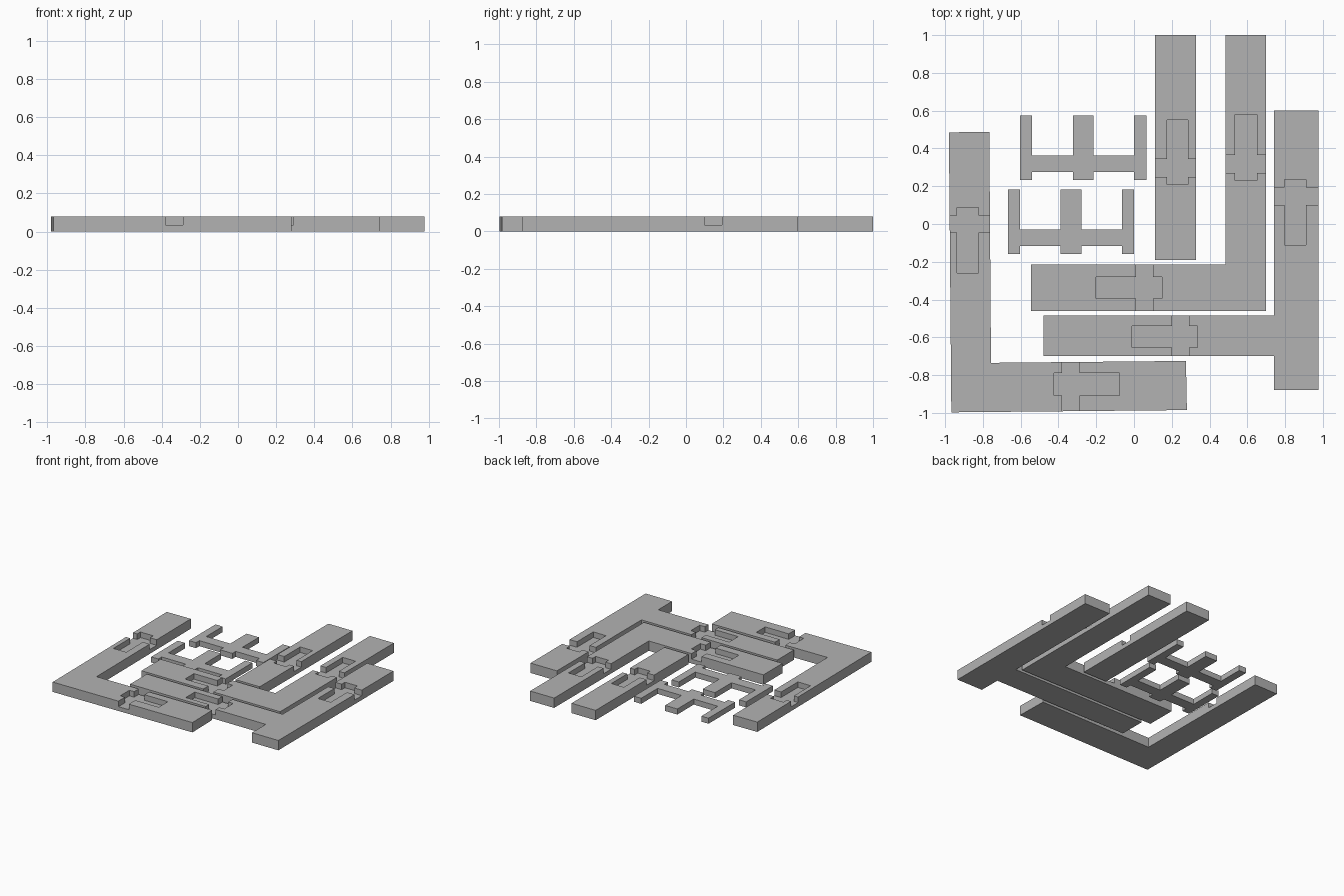
import bpy, bmesh

if "Cube" in bpy.data.objects:
    bpy.data.objects.remove(bpy.data.objects["Cube"])

H = 0.08        # board thickness
FLOOR = 0.035   # floor height of the recesses
CLIP_H = 0.045  # clip thickness

grey = bpy.data.materials.new("plain_grey")
grey.diffuse_color = (0.45, 0.45, 0.45, 1)
grey.use_nodes = True
grey.node_tree.nodes["Principled BSDF"].inputs["Base Color"].default_value = grey.diffuse_color


def prism(name, pts, z0, z1):
    """Extrude a flat counter-clockwise outline from z0 to z1."""
    bm = bmesh.new()
    face = bm.faces.new([bm.verts.new((x, y, z0)) for x, y in pts])
    ext = bmesh.ops.extrude_face_region(bm, geom=[face])
    for v in ext["geom"]:
        if isinstance(v, bmesh.types.BMVert):
            v.co.z = z1
    bmesh.ops.recalc_face_normals(bm, faces=bm.faces)
    mesh = bpy.data.meshes.new(name)
    bm.to_mesh(mesh)
    bm.free()
    mesh.materials.append(grey)
    ob = bpy.data.objects.new(name, mesh)
    bpy.context.collection.objects.link(ob)
    return ob


def rect(x0, x1, y0, y1):
    return [(x0, y0), (x1, y0), (x1, y1), (x0, y1)]


def cross(groove, pocket, side):
    """Cross outline: a groove along x over 'side', a pocket along y."""
    (g0, g1), (px0, px1, p0, p1), (s0, s1) = groove, pocket, side
    return [(s0, g0), (px0, g0), (px0, p0), (px1, p0), (px1, g0), (s1, g0),
            (s1, g1), (px1, g1), (px1, p1), (px0, p1), (px0, g1), (s0, g1)]


def recess(board, groove, pocket, side, along_x=False):
    """Cut the clip recess into the top; along_x swaps the two axes."""
    pts = cross(groove, pocket, side)
    if along_x:
        pts = [(y, x) for x, y in pts][::-1]
    cutter = prism(board.name + "_recess_cutter", pts, FLOOR, H + 0.05)
    cutter.hide_render = True
    cutter.hide_viewport = True
    cutter.display_type = 'WIRE'
    mod = board.modifiers.new("recess", 'BOOLEAN')
    mod.operation = 'DIFFERENCE'
    mod.solver = 'EXACT'
    mod.object = cutter


# outer corner board, slightly skewed
outer = prism("outer_corner_board",
              [(-0.967, -0.997), (0.28, -0.985), (0.275, -0.725),
               (-0.757, -0.735), (-0.766, 0.488), (-0.98, 0.485)], 0, H)
recess(outer, (-0.045, 0.046), (-0.938, -0.823, -0.26, 0.088), (-1.02, -0.74))
recess(outer, (-0.38, -0.288), (-0.907, -0.79, -0.423, -0.077),
       (-1.02, -0.70), along_x=True)

# inner corner board
inner = prism("inner_corner_board",
              [(-0.545, -0.46), (0.70, -0.46), (0.70, 1.0), (0.485, 1.0),
               (0.485, -0.215), (-0.545, -0.215)], 0, H)
recess(inner, (0.27, 0.365), (0.535, 0.65, 0.23, 0.58), (0.46, 0.73))
recess(inner, (0.01, 0.10), (-0.395, -0.28, -0.20, 0.148),
       (-0.49, -0.19), along_x=True)

# straight board
straight = prism("straight_board", rect(0.112, 0.328, -0.19, 1.0), 0, H)
recess(straight, (0.25, 0.345), (0.174, 0.286, 0.21, 0.55), (0.08, 0.36))

# T-shaped board: upright and side arm
upright = prism("tee_upright", rect(0.74, 0.977, -0.878, 0.60), 0, H)
recess(upright, (0.10, 0.193), (0.796, 0.91, -0.11, 0.235), (0.71, 1.01))
arm = prism("tee_arm", rect(-0.48, 0.74, -0.70, -0.485), 0, H)
recess(arm, (0.20, 0.29), (-0.655, -0.54, -0.01, 0.335),
       (-0.73, -0.46), along_x=True)


def clip(name, x, y):
    """Three-pronged joining clip; x, y is its lower left corner."""
    prongs = [(0, 0.064), (0.28, 0.39), (0.605, 0.669)]
    low, high, top = 0.043, 0.131, 0.342
    front, back = [], []
    for a, b in prongs:
        front += [(a, low), (a, 0), (b, 0), (b, low)]
        back += [(a, high), (a, top), (b, top), (b, high)]
    # the outer ends run straight from front to back
    pts = front[1:-1] + back[::-1][1:-1]
    prism(name, [(x + u, y + v) for u, v in pts], 0, CLIP_H)


clip("rear_clip", -0.604, 0.232)
clip("front_clip", -0.668, -0.16)
